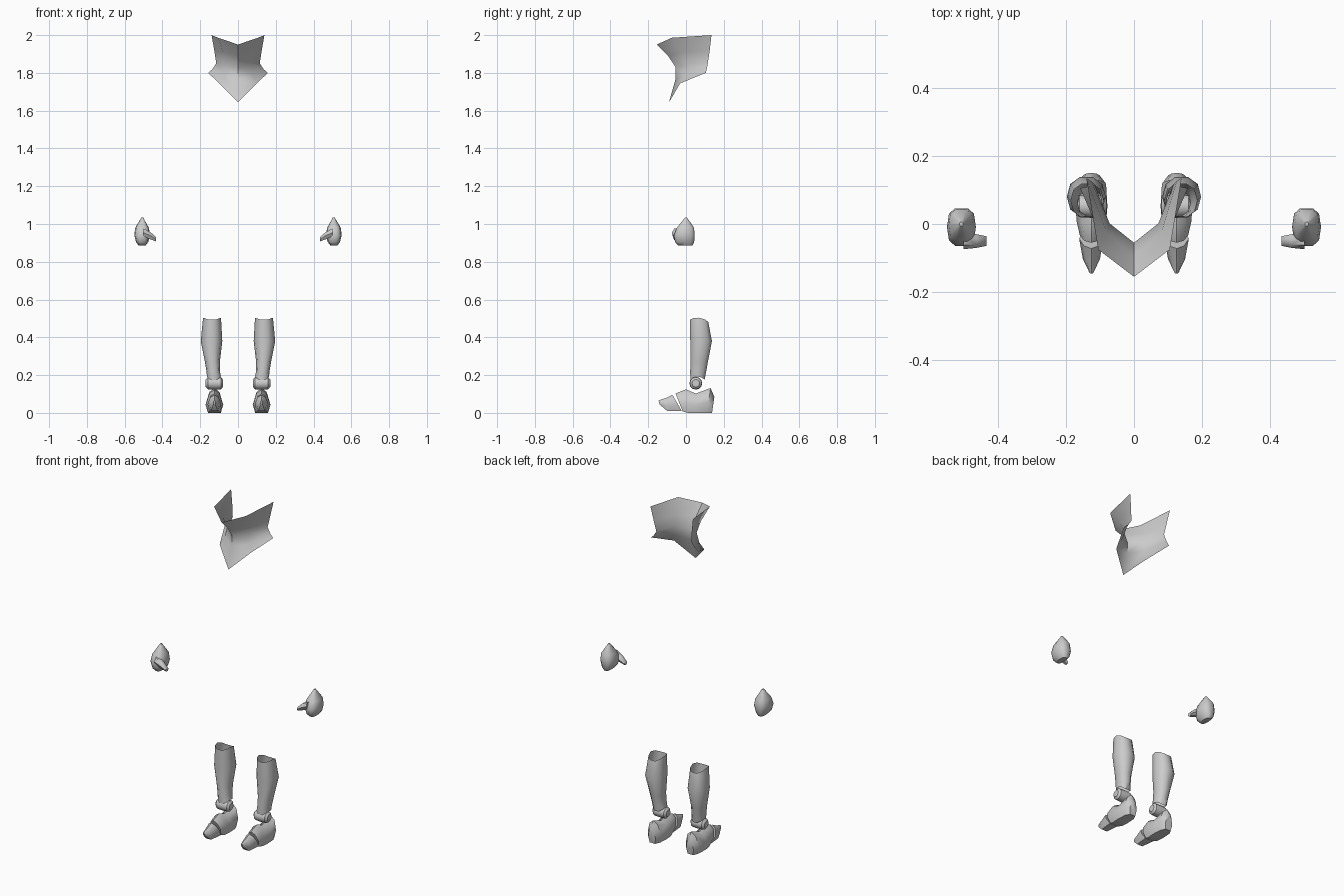
import bpy, bmesh, math

if "Cube" in bpy.data.objects:
    bpy.data.objects.remove(bpy.data.objects["Cube"])


def build(name, rings, closed=True, cap_start=False, cap_end=False, angle=40):
    """Bridge a list of equal-length point rings into one surface."""
    bm = bmesh.new()
    rows = [[bm.verts.new(p) for p in r] for r in rings]
    n = len(rows[0])
    for a, b in zip(rows, rows[1:]):
        for i in range(n if closed else n - 1):
            j = (i + 1) % n
            bm.faces.new((a[i], a[j], b[j], b[i]))
    if cap_start:
        bm.faces.new(rows[0][::-1])
    if cap_end:
        bm.faces.new(rows[-1])
    bmesh.ops.remove_doubles(bm, verts=bm.verts, dist=0.0005)
    bmesh.ops.recalc_face_normals(bm, faces=bm.faces)
    me = bpy.data.meshes.new(name)
    bm.to_mesh(me)
    bm.free()
    ob = bpy.data.objects.new(name, me)
    bpy.context.collection.objects.link(ob)
    bpy.ops.object.select_all(action='DESELECT')
    ob.select_set(True)
    bpy.context.view_layer.objects.active = ob
    bpy.ops.object.shade_smooth_by_angle(angle=math.radians(angle))
    return ob


def oval(s, z, x0, x1, y0, y1, n=10, power=0.8, wave=0.0, tilt=0.0):
    """Rounded horizontal ring filling x0..x1, y0..y1; s mirrors it in x."""
    pts = []
    for k in range(n):
        t = 2 * math.pi * k / n
        c, d = math.cos(t), math.sin(t)
        u = math.copysign(abs(c) ** power, c)
        v = math.copysign(abs(d) ** power, d)
        pts.append((s * ((x0 + x1) / 2 + u * (x1 - x0) / 2),
                    (y0 + y1) / 2 + v * (y1 - y0) / 2,
                    z + wave * math.cos(2 * t) + tilt * d))
    return pts


def foot_section(s, y_top, y_bot, w, zb, zt):
    """Seven-sided foot cross-section, leaning between y_bot and y_top."""
    half = [(0.72, 0.0), (1.0, 0.42), (0.62, 0.84)]
    prof = half + [(0, 1)] + [(-u, v) for u, v in half[::-1]]
    return [(s * (0.125 + u * w), y_bot + (y_top - y_bot) * v, zb + (zt - zb) * v)
            for u, v in prof]


# Face guard: open sheet with a pinched waist
guard_rows = [
    [(0, -0.155, 1.95), (0.105, -0.075, 1.986), (0.14, 0.135, 2.0)],
    [(0, -0.095, 1.89), (0.08, -0.025, 1.91), (0.125, 0.125, 1.915)],
    [(0, -0.055, 1.83), (0.072, 0.002, 1.85), (0.115, 0.115, 1.85)],
    [(0, -0.056, 1.765), (0.08, -0.01, 1.79), (0.135, 0.11, 1.82)],
    [(0, -0.09, 1.645), (0.10, -0.03, 1.745), (0.158, 0.105, 1.80)],
]
build("face_guard", [[(-x, y, z) for x, y, z in r[:0:-1]] + r for r in guard_rows],
      closed=False, angle=35)

for s, side in ((1, "left"), (-1, "right")):
    # Fist: pointed wrist, boxy knuckles
    fist = [(0.885, 0.490, 0.525, -0.042, 0.035), (0.905, 0.475, 0.540, -0.060, 0.045),
            (0.940, 0.464, 0.549, -0.066, 0.048), (0.980, 0.472, 0.544, -0.050, 0.044),
            (1.034, 0.502, 0.512, -0.006, 0.006)]
    build("fist_" + side, [oval(s, *r, power=0.7) for r in fist],
          cap_start=True, cap_end=True, angle=50)

    # Thumb: short taper pointing inward
    thumb = [(0.50, 0.955, 0.024, 0.024), (0.462, 0.937, 0.020, 0.022),
             (0.433, 0.918, 0.014, 0.012)]
    rings = [[(s * x, -0.05 + ry * math.cos(k * math.pi / 3),
               z + rz * math.sin(k * math.pi / 3)) for k in range(6)]
             for x, z, ry, rz in thumb]
    build("thumb_" + side, rings, cap_start=True, cap_end=True, angle=50)

    # Shin: open calf sleeve
    shin = [(0.183, 0.090, 0.165, 0.022, 0.100, 0.010, 0.0),
            (0.215, 0.095, 0.166, 0.020, 0.108, 0.0, 0.0),
            (0.270, 0.096, 0.175, 0.022, 0.118, 0.0, 0.0),
            (0.380, 0.083, 0.197, 0.020, 0.140, 0.0, 0.0),
            (0.495, 0.090, 0.185, 0.018, 0.120, 0.009, -0.006)]
    build("shin_" + side,
          [oval(s, z, a, b, c, d, 10, 0.9, wv, tl) for z, a, b, c, d, wv, tl in shin])

    # Ankle: barrel across the joint
    barrel = [(0.080, 0.020), (0.090, 0.032), (0.125, 0.034), (0.160, 0.032), (0.171, 0.020)]
    rings = [[(s * x, 0.052 + r * math.cos(k * math.pi / 6),
               0.157 + r * math.sin(k * math.pi / 6)) for k in range(12)]
             for x, r in barrel]
    build("ankle_" + side, rings, cap_start=True, cap_end=True)

    # Foot: saddle top with raised heel
    foot = [(-0.055, -0.018, 0.034, 0.008, 0.103), (0.0, 0.010, 0.043, 0.0, 0.125),
            (0.052, 0.050, 0.047, 0.0, 0.102), (0.130, 0.110, 0.043, 0.0, 0.132),
            (0.150, 0.138, 0.024, 0.0, 0.085)]
    build("foot_" + side, [foot_section(s, *f) for f in foot],
          cap_start=True, cap_end=True)

    # Toe cap: pointed wedge
    toe = [(-0.146, -0.140, 0.006, 0.045, 0.066), (-0.108, -0.100, 0.025, 0.010, 0.078),
           (-0.072, -0.022, 0.036, 0.010, 0.096)]
    build("toe_cap_" + side, [foot_section(s, *t) for t in toe],
          cap_start=True, cap_end=True)
